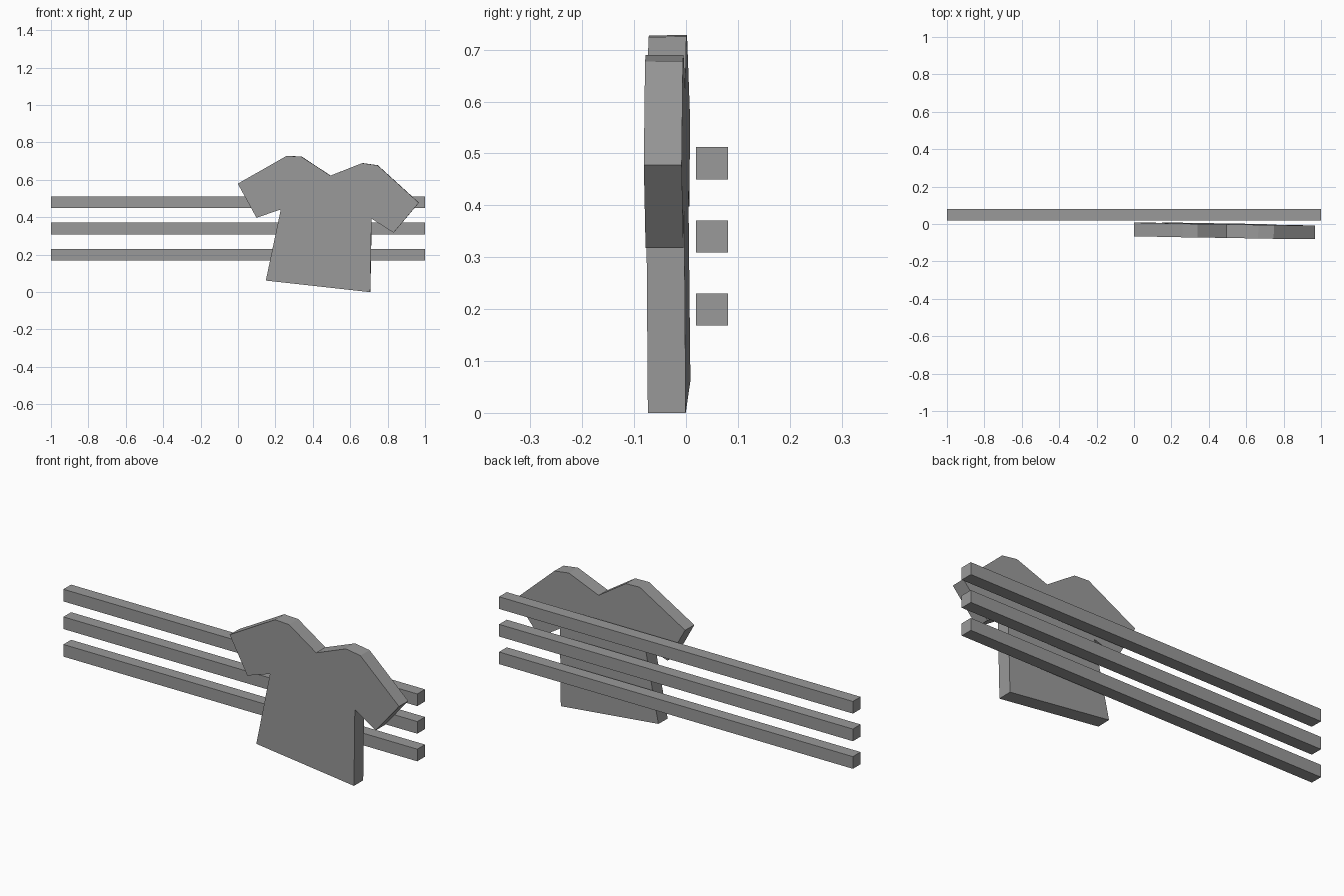
import bpy, bmesh
from mathutils import Vector

if "Cube" in bpy.data.objects:
    bpy.data.objects.remove(bpy.data.objects["Cube"])

# Dark grey shared by all parts
grey = bpy.data.materials.new("dark_grey")
grey.diffuse_color = (0.32, 0.32, 0.32, 1)
grey.use_nodes = True
grey.node_tree.nodes["Principled BSDF"].inputs["Base Color"].default_value = grey.diffuse_color


def finish(bm, name):
    bmesh.ops.recalc_face_normals(bm, faces=bm.faces)
    mesh = bpy.data.meshes.new(name)
    bm.to_mesh(mesh)
    bm.free()
    mesh.materials.append(grey)
    obj = bpy.data.objects.new(name, mesh)
    bpy.context.collection.objects.link(obj)
    return obj


# Three horizontal square rails
for i, z in enumerate((0.199, 0.340, 0.481)):
    bm = bmesh.new()
    bmesh.ops.create_cube(bm, size=1)
    bmesh.ops.scale(bm, vec=(2, 0.062, 0.062), verts=bm.verts)
    bmesh.ops.translate(bm, vec=(0, 0.050, z), verts=bm.verts)
    finish(bm, f"rail_{i + 1}")

# Shirt outline (x, z): sleeve, shoulders, V neck, sleeve, hem
outline = [(0, 0.58), (0.26, 0.728), (0.34, 0.725), (0.495, 0.623),
           (0.665, 0.69), (0.748, 0.678), (0.968, 0.478), (0.833, 0.318),
           (0.715, 0.393), (0.708, 0.0), (0.15, 0.062), (0.23, 0.442),
           (0.10, 0.398)]

# Slightly tilted shirt slab, extruded toward the front
bm = bmesh.new()
back = bm.faces.new([bm.verts.new((x, 0.0115 - 0.017 * x - 0.007 * z, z))
                     for x, z in outline])
front = bmesh.ops.extrude_face_region(bm, geom=[back], use_keep_orig=True)
shift = Vector((-0.017, -1, -0.007)).normalized() * 0.073
bmesh.ops.translate(bm, vec=shift, verts=[
    g for g in front["geom"] if isinstance(g, bmesh.types.BMVert)])
finish(bm, "shirt")
